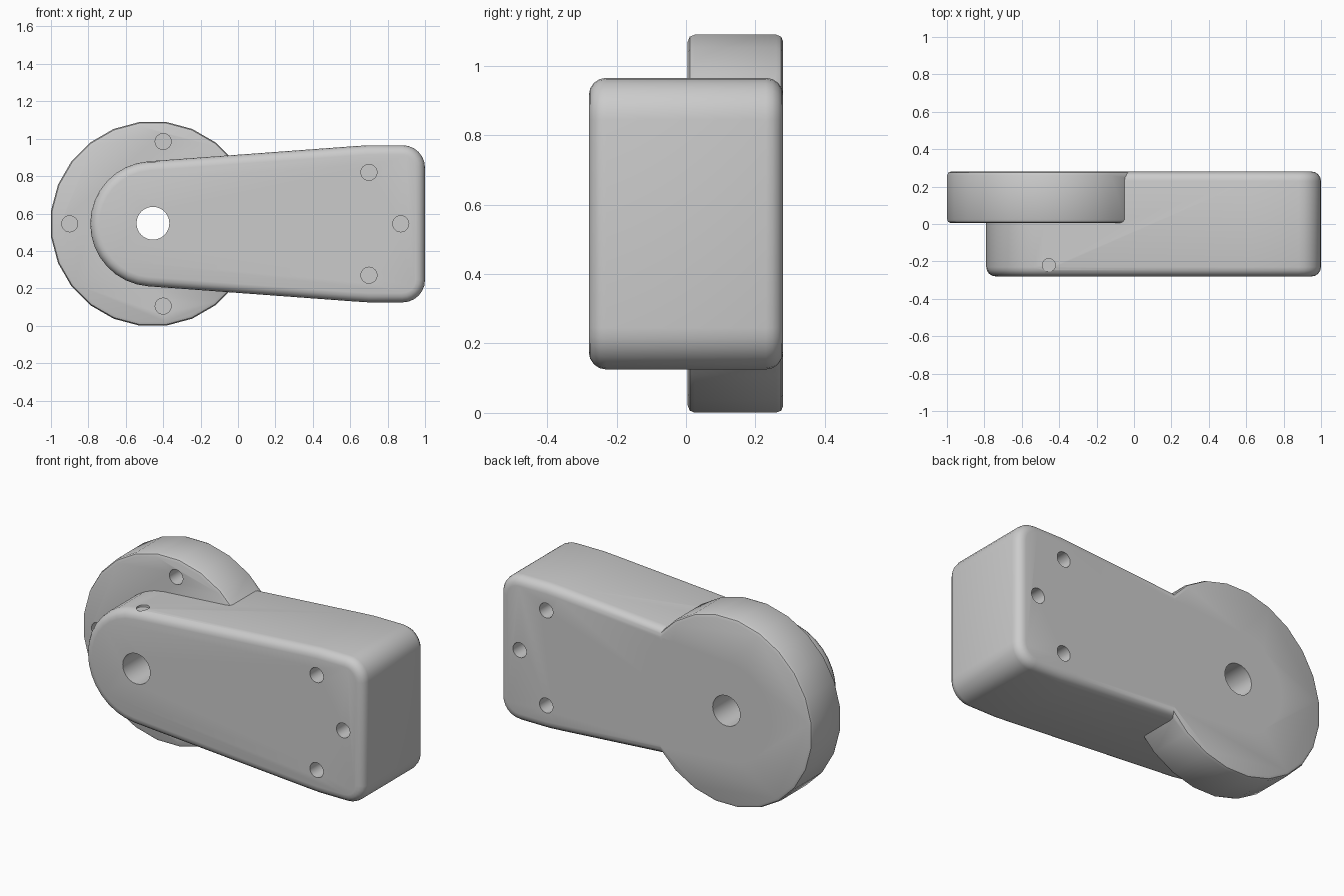
import bpy, bmesh
from math import sin, cos, pi, radians
from mathutils import Matrix, Vector

if "Cube" in bpy.data.objects:
    bpy.data.objects.remove(bpy.data.objects["Cube"], do_unlink=True)

grey = bpy.data.materials.new("plain_grey")
grey.use_nodes = True
grey.diffuse_color = (0.6, 0.6, 0.6, 1)
grey.node_tree.nodes["Principled BSDF"].inputs["Base Color"].default_value = (0.6, 0.6, 0.6, 1)

MID = 0.545      # height of the centre line
HUB_X = -0.455   # hub axis
BACK = 0.28


def arc(x, z, r, start, end, steps):
    """Points of an arc, angles in degrees."""
    angles = [radians(start + (end - start) * i / steps) for i in range(steps + 1)]
    return [(x + r * cos(a), z + r * sin(a)) for a in angles]


def finish(bm, name):
    bmesh.ops.recalc_face_normals(bm, faces=bm.faces)
    mesh = bpy.data.meshes.new(name)
    bm.to_mesh(mesh)
    bm.free()
    obj = bpy.data.objects.new(name, mesh)
    mesh.materials.append(grey)
    bpy.context.collection.objects.link(obj)
    return obj


def slab(name, outline, y0, y1, rounding, segments):
    """Extrude an x-z outline along y and round both rims."""
    bm = bmesh.new()
    face = bm.faces.new([bm.verts.new((x, y0, z)) for x, z in outline])
    ext = bmesh.ops.extrude_face_region(bm, geom=[face])
    moved = [g for g in ext["geom"] if isinstance(g, bmesh.types.BMVert)]
    bmesh.ops.translate(bm, verts=moved, vec=(0, y1 - y0, 0))
    if not any(f.normal.length and len(f.verts) == len(outline) and
               all(abs(v.co.y - y0) < 1e-5 for v in f.verts) for f in bm.faces):
        bm.faces.new([v for v in bm.verts if abs(v.co.y - y0) < 1e-5])
    bmesh.ops.recalc_face_normals(bm, faces=bm.faces)
    rims = [e for e in bm.edges if abs(e.verts[0].co.y - e.verts[1].co.y) < 1e-5]
    bmesh.ops.bevel(bm, geom=rims, offset=rounding, segments=segments,
                    profile=0.5, affect='EDGES', clamp_overlap=False)
    return finish(bm, name)


def add_pin(bm, x, z, r, y0, y1):
    """Cylinder along y, used to drill a hole."""
    place = Matrix.Translation((x, (y0 + y1) / 2, z)) @ Matrix.Rotation(pi / 2, 4, 'X')
    bmesh.ops.create_cone(bm, cap_ends=True, segments=24, radius1=r, radius2=r,
                          depth=y1 - y0, matrix=place)


def combine(target, other, operation):
    mod = target.modifiers.new(operation.lower(), 'BOOLEAN')
    mod.operation = operation
    mod.solver = 'EXACT'
    mod.object = other
    bpy.context.view_layer.objects.active = target
    bpy.ops.object.modifier_apply(modifier=mod.name)
    bpy.data.objects.remove(other, do_unlink=True)


# Tapered arm with a round nose and rounded end corners
half = 0.42
outline = (arc(HUB_X, MID, 0.335, 94, 266, 16)
           + [(0.62, MID - half + 0.005), (0.70, MID - half)]
           + arc(0.88, MID - half + 0.12, 0.12, -90, 0, 6)
           + arc(0.88, MID + half - 0.12, 0.12, 0, 90, 6)
           + [(0.70, MID + half), (0.62, MID + half - 0.005)])
body = slab("arm_and_disc", outline, -BACK, BACK, 0.05, 4)

# Faceted disc behind the nose
rim = arc(HUB_X, MID, 0.549, 7.5, 367.5, 24)[:-1]
disc = slab("disc", rim, 0.005, BACK, 0.02, 2)
combine(body, disc, 'UNION')

# Axle hole, screw holes and a small dent on the nose
drill = bmesh.new()
add_pin(drill, HUB_X, MID + 0.003, 0.088, -0.5, 0.5)
for x, z in ((0.70, 0.275), (0.70, -0.275), (0.87, 0)):
    add_pin(drill, x, MID + z, 0.043, -0.5, -0.1)
    add_pin(drill, x, MID + z, 0.043, 0.1, 0.5)
for x, z in ((-0.40, 0.44), (-0.40, -0.44), (-0.90, 0)):
    add_pin(drill, x, MID + z, 0.043, -0.1, 0.18)
bmesh.ops.create_cone(drill, cap_ends=True, segments=16, radius1=0.035, radius2=0.035,
                      depth=0.1, matrix=Matrix.Translation(Vector((HUB_X, -0.22, 0.918))))
combine(body, finish(drill, "hole_cutters"), 'DIFFERENCE')

bpy.ops.object.select_all(action='DESELECT')
body.select_set(True)
bpy.context.view_layer.objects.active = body
bpy.ops.object.shade_smooth_by_angle(angle=radians(30))
